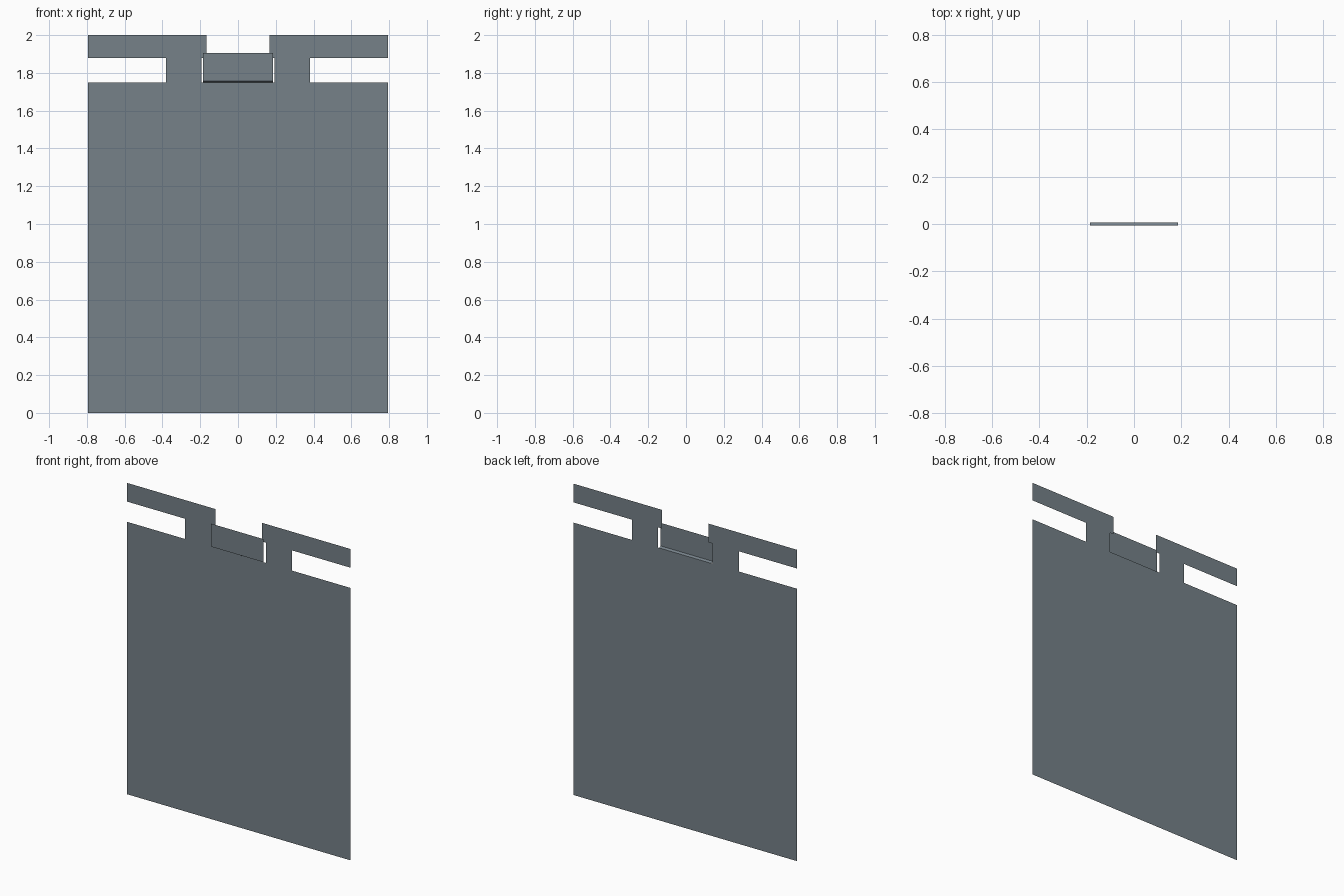
import bpy, bmesh

if "Cube" in bpy.data.objects:
    bpy.data.objects.remove(bpy.data.objects["Cube"])

# one grey sheet-metal colour
grey = bpy.data.materials.new("slate grey")
grey.diffuse_color = (0.18, 0.22, 0.25, 1)
grey.use_nodes = True
grey.node_tree.nodes["Principled BSDF"].inputs["Base Color"].default_value = grey.diffuse_color

W, Y = 0.793, 0.007          # half width, half depth of the fold


def sheet(name, polys):
    """Zero-thickness object made of flat polygons."""
    bm = bmesh.new()
    for pts in polys:
        bm.faces.new([bm.verts.new(p) for p in pts])
    bmesh.ops.remove_doubles(bm, verts=bm.verts, dist=1e-5)
    me = bpy.data.meshes.new(name)
    bm.to_mesh(me)
    bm.free()
    me.materials.append(grey)
    ob = bpy.data.objects.new(name, me)
    bpy.context.collection.objects.link(ob)
    return ob


# main panel: half outline with side slot and stepped centre cutout, mirrored
half = [(0, 0), (W, 0), (W, 1.75), (0.38, 1.75), (0.38, 1.88), (W, 1.88),
        (W, 2), (0.166, 2), (0.166, 1.88), (0.193, 1.88), (0.193, 1.75), (0, 1.75)]
panel = sheet("panel", [[(x, Y, z) for x, z in half]])
mirror = panel.modifiers.new("mirror", 'MIRROR')
mirror.use_clip = True

# centre tab: folded forward at its foot, then upright in front of the panel
T = 0.186
fold = [(Y, 1.75), (-Y, 1.758), (-Y, 1.906)]
sheet("centre_tab", [[(-T, a[0], a[1]), (T, a[0], a[1]), (T, b[0], b[1]), (-T, b[0], b[1])]
                     for a, b in zip(fold, fold[1:])])
